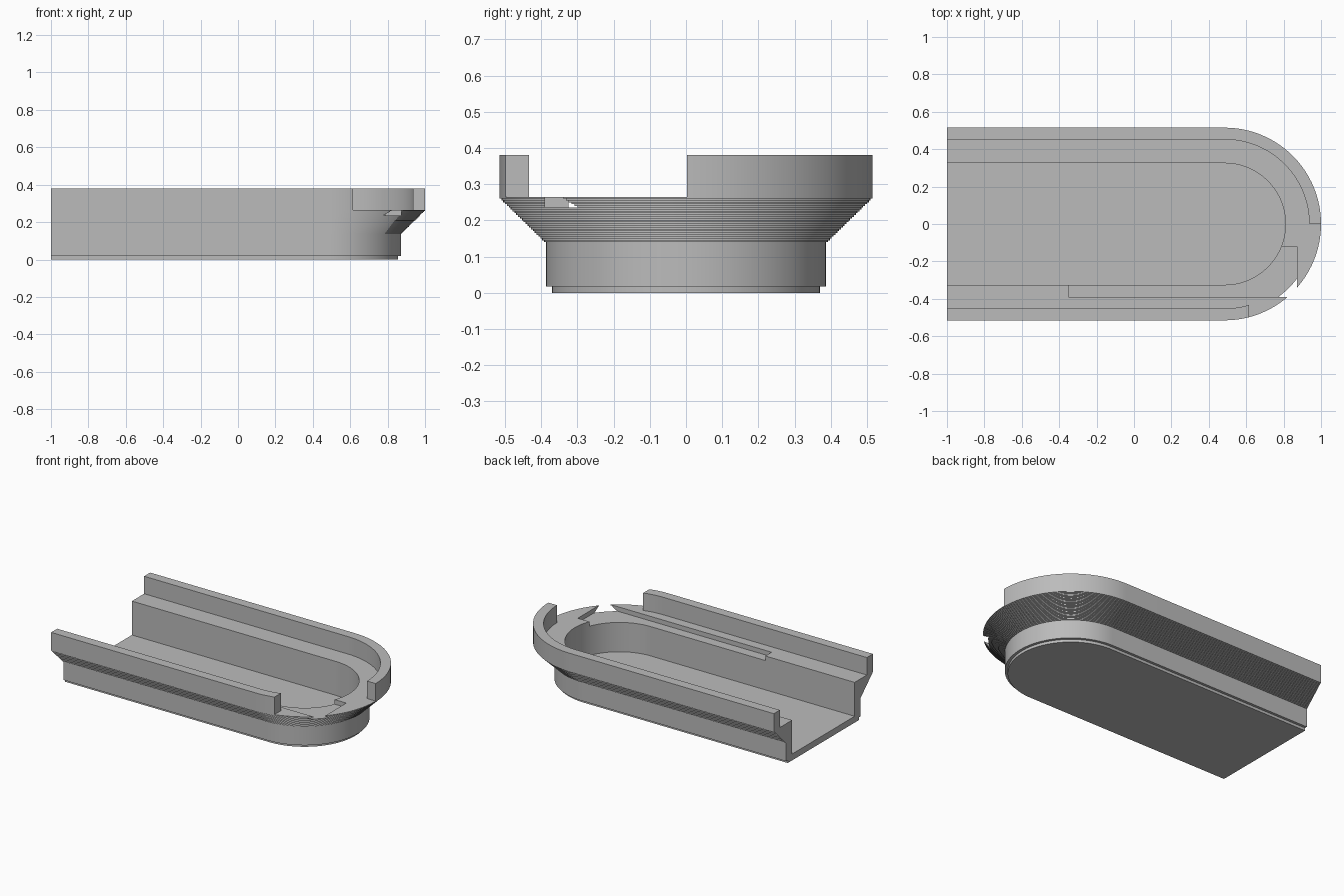
import bpy, bmesh, math

if "Cube" in bpy.data.objects:
    bpy.data.objects.remove(bpy.data.objects["Cube"])

CX = 0.485      # centre of the rounded end
SEG = 64        # segments round the half circle
STEPS = 25      # fine stair steps under the flared wall

grey = bpy.data.materials.new("plain grey")
grey.diffuse_color = (0.5, 0.5, 0.5, 1)
grey.use_nodes = True
grey.node_tree.nodes["Principled BSDF"].inputs["Base Color"].default_value = grey.diffuse_color


def u_path(r, z):
    """U-shaped line at distance r from the long axis, open at x = -1."""
    arc = [math.radians(-90 + 180 * i / SEG) for i in range(SEG + 1)]
    pts = [(CX + r * math.cos(a), r * math.sin(a), z) for a in arc]
    return [(-1, -r, z)] + pts + [(-1, r, z)]


def box(name, lo, hi):
    """Hidden box used as a cutter."""
    bpy.ops.mesh.primitive_cube_add(
        size=1, location=[(a + b) / 2 for a, b in zip(lo, hi)])
    ob = bpy.context.object
    ob.name = name
    ob.scale = [b - a for a, b in zip(lo, hi)]
    bpy.ops.object.transform_apply(location=True, rotation=False, scale=True)
    ob.hide_render = True
    ob.hide_set(True)
    return ob


# Wall section (distance from axis, height): foot, wall, stepped flare, rim, ledge, floor
section = [(0.37, 0), (0.37, 0.018), (0.387, 0.018), (0.387, 0.14)]
for i in range(STEPS):
    r = 0.387 + 0.128 * (i + 1) / STEPS
    z = 0.14 + 0.125 * i / STEPS
    section += [(r, z), (r, z + 0.125 / STEPS)]
section[-1] = (0.515, 0.38)
section += [(0.452, 0.38), (0.452, 0.265), (0.325, 0.265), (0.325, 0.042)]

# Tray body: section swept round the U, then bottom, floor and open end filled
bm = bmesh.new()
rows = [[bm.verts.new(p) for p in u_path(r, z)] for r, z in section]
for a, b in zip(rows, rows[1:]):
    for i in range(len(a) - 1):
        bm.faces.new((a[i], a[i + 1], b[i + 1], b[i]))
bm.faces.new(rows[0])
bm.faces.new(rows[-1])
bm.faces.new([r[0] for r in rows] + [r[-1] for r in reversed(rows)])
bmesh.ops.recalc_face_normals(bm, faces=bm.faces)
mesh = bpy.data.meshes.new("tray")
bm.to_mesh(mesh)
bm.free()
tray = bpy.data.objects.new("tray", mesh)
bpy.context.collection.objects.link(tray)
mesh.materials.append(grey)

# Gap in the rim, and the shallow rectangular recess in the ledge
cutters = [box("rim_gap_cutter", (0.615, -0.8, 0.265), (1.2, 0.003, 0.6)),
           box("recess_cutter", (-0.35, -0.39, 0.235), (0.872, -0.12, 0.6))]
for c in cutters:
    m = tray.modifiers.new(c.name, 'BOOLEAN')
    m.operation = 'DIFFERENCE'
    m.solver = 'EXACT'
    m.object = c

# Apply the cuts, then smooth only the rounded end
bpy.ops.object.select_all(action='DESELECT')
bpy.context.view_layer.objects.active = tray
tray.select_set(True)
for c in cutters:
    bpy.ops.object.modifier_apply(modifier=c.name)
    bpy.data.objects.remove(c)
bpy.ops.object.shade_smooth_by_angle(angle=math.radians(30))
